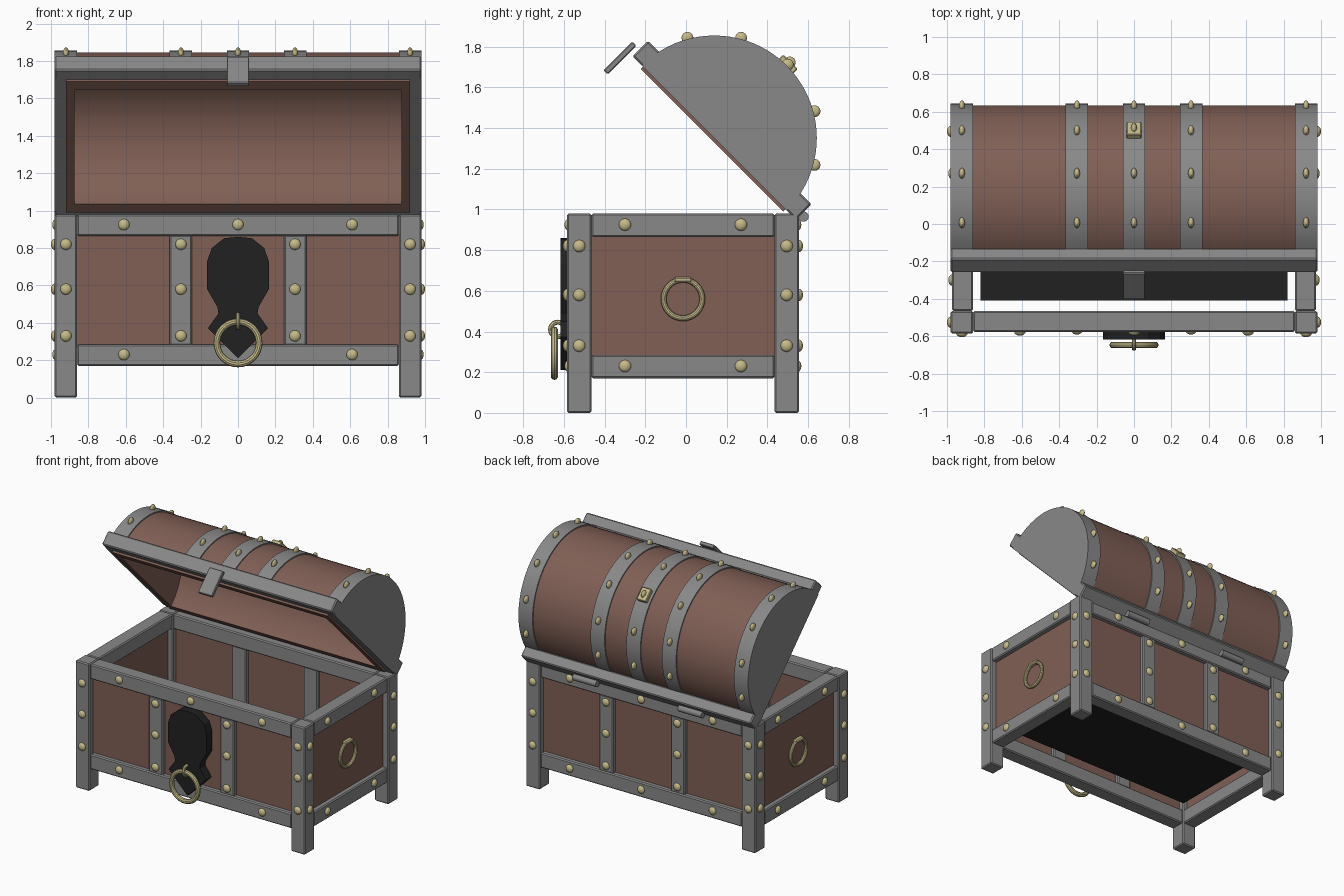
import bpy, bmesh, math
from mathutils import Matrix, Vector

if "Cube" in bpy.data.objects:
    bpy.data.objects.remove(bpy.data.objects["Cube"])


def material(name, rgb):
    m = bpy.data.materials.new(name)
    m.diffuse_color = (*rgb, 1)
    m.use_nodes = True
    m.node_tree.nodes["Principled BSDF"].inputs["Base Color"].default_value = m.diffuse_color
    return m


GREY = material("grey metal", (0.25, 0.25, 0.25))
BROWN = material("brown wood", (0.215, 0.115, 0.09))
BLACK = material("black iron", (0.015, 0.015, 0.015))
GOLD = material("pale brass", (0.56, 0.49, 0.25))

CY = -0.015                       # middle of the body in y
HX, HY = 0.98, 0.57               # half width and half depth of the body
BANDS = (-0.92, -0.305, 0, 0.305, 0.92)
I = Matrix()
# the lid frame: x along the chest, y towards the hinge, z out of the dome
LID = Matrix.Translation((0, 0.139, 1.351)) @ Matrix.Rotation(math.radians(-45), 4, 'X')


def finish(name, bm, mat, M=I, smooth=True, bevel=0):
    bmesh.ops.recalc_face_normals(bm, faces=bm.faces[:])
    me = bpy.data.meshes.new(name)
    bm.to_mesh(me)
    bm.free()
    me.materials.append(mat)
    if smooth:
        me.shade_smooth()
        me.set_sharp_from_angle(angle=math.radians(35))
    ob = bpy.data.objects.new(name, me)
    ob.matrix_world = M
    bpy.context.collection.objects.link(ob)
    if bevel:
        b = ob.modifiers.new("bevel", 'BEVEL')
        b.width, b.segments = bevel, 1
    return ob


def box(name, mat, x, y, z, M=I, bevel=0.008):
    bm = bmesh.new()
    bmesh.ops.create_cube(bm, size=1)
    for v in bm.verts:
        v.co = [a[0] + (c + 0.5) * (a[1] - a[0]) for a, c in zip((x, y, z), v.co)]
    return finish(name, bm, mat, M, False, bevel)


def prism(name, mat, pts, axis, a, b, M=I, smooth=True):
    """Extrude a 2D outline along x (axis 0) or y (axis 1) from a to b."""
    bm = bmesh.new()
    vs = [bm.verts.new((a, p, q) if axis == 0 else (p, a, q)) for p, q in pts]
    f = bm.faces.new(vs)
    r = bmesh.ops.extrude_face_region(bm, geom=[f])
    d = Vector((b - a, 0, 0) if axis == 0 else (0, b - a, 0))
    bmesh.ops.translate(bm, verts=[g for g in r['geom'] if isinstance(g, bmesh.types.BMVert)], vec=d)
    return finish(name, bm, mat, M, smooth)


def arc(r, low=0.0, n=40):
    pts = [(r * math.cos(math.pi * i / n), r * math.sin(math.pi * i / n)) for i in range(n + 1)]
    return [(r, low)] + pts + [(-r, low)] if low else pts


def torus(name, mat, centre, R, r, axis, n=32, k=10):
    bm = bmesh.new()
    rings = []
    for i in range(n):
        a = 2 * math.pi * i / n
        ring = []
        for j in range(k):
            b = 2 * math.pi * j / k
            p, q, h = (R + r * math.cos(b)) * math.cos(a), (R + r * math.cos(b)) * math.sin(a), r * math.sin(b)
            ring.append(bm.verts.new((h, p, q) if axis == 0 else (p, h, q)))
        rings.append(ring)
    for i in range(n):
        A, B = rings[i], rings[(i + 1) % n]
        for j in range(k):
            bm.faces.new((A[j], B[j], B[(j + 1) % k], A[(j + 1) % k]))
    return finish(name, bm, mat, Matrix.Translation(centre))


def studs(name, items, M=I):
    """items: (position, xyz radii)"""
    bm = bmesh.new()
    for p, s in items:
        bmesh.ops.create_uvsphere(bm, u_segments=16, v_segments=10, radius=1,
                                  matrix=Matrix.Translation(p) @ Matrix.Diagonal((*s, 1)))
    return finish(name, bm, GOLD, M)


# ---- body frame: posts, rails, bands, panels
for sx in (-1, 1):
    for sy in (-1, 1):
        box("corner_post", GREY, sorted((sx * 0.86, sx * HX)),
            sorted((CY + sy * 0.45, CY + sy * HY)), (0, 0.98))
for z in ((0.17, 0.285), (0.865, 0.98)):
    for s in (-1, 1):
        box("long_rail", GREY, (-0.86, 0.86), sorted((CY + s * 0.45, CY + s * 0.562)), z)
        box("end_rail", GREY, sorted((s * 0.862, s * 0.973)), (CY - 0.45, CY + 0.45), z)
for s in (-1, 1):
    for x in (-0.305, 0.305):
        box("upright_band", GREY, (x - 0.06, x + 0.06),
            sorted((CY + s * 0.46, CY + s * 0.556)), (0.28, 0.87))
    box("long_panel", BROWN, (-0.87, 0.87), sorted((CY + s * 0.49, CY + s * 0.525)), (0.25, 0.9), bevel=0)
    box("end_panel", BROWN, sorted((s * 0.9, s * 0.935)), (CY - 0.46, CY + 0.46), (0.25, 0.9), bevel=0)
box("floor", BLACK, (-0.82, 0.82), (CY - 0.395, CY + 0.395), (0.30, 0.32), bevel=0)

# ---- body studs
items = []
ROWS = (0.33, 0.58, 0.82)
for s in (-1, 1):
    fb, side = (0.03, 0.02, 0.03), (0.02, 0.03, 0.03)
    for z in ROWS:
        items += [((x, CY + s * HY, z), fb) for x in (-0.92, 0.92)]
        items += [((x, CY + s * 0.556, z), fb) for x in (-0.305, 0.305)]
        items += [((s * HX, y, z), side) for y in (CY - 0.51, CY + 0.51)]
    for z in (0.23, 0.925):
        items += [((x, CY + s * 0.562, z), fb) for x in (-0.61, 0, 0.61)
                  if not (x == 0 and s < 0 and z < 0.5)]      # lock plate sits here
        items += [((s * 0.973, y, z), side) for y in (CY - 0.285, CY + 0.285)]
studs("body_studs", items)

# ---- end handles
for s in (-1, 1):
    torus("end_handle_ring", GOLD, (s * 0.95, CY, 0.56), 0.095, 0.014, 0)
    box("end_handle_clip", GOLD, sorted((s * 0.93, s * 0.968)), (CY - 0.045, CY + 0.045), (0.64, 0.668))

# ---- lock plate with knocker
half = [(0.075, 0.852), (0.14, 0.80), (0.165, 0.73), (0.165, 0.58), (0.11, 0.485),
        (0.105, 0.45), (0.16, 0.372)]
outline = [(0, 0.86)] + half + [(0, 0.21)] + [(-x, z) for x, z in reversed(half)]
prism("lock_plate", BLACK, outline, 1, -0.617, -0.55, smooth=False)
torus("knocker_ring", GOLD, (0, -0.647, 0.293), 0.113, 0.018, 1)
torus("knocker_loop", GOLD, (0, -0.63, 0.41), 0.036, 0.012, 0, 20, 8)

# ---- lid: hollow wooden dome with end linings
shell = arc(0.495, -0.015) + arc(0.43, -0.015)[::-1]
prism("lid_dome", BROWN, shell, 0, -0.92, 0.92, LID)
for s in (-1, 1):
    prism("lid_end_lining", BROWN, arc(0.46, -0.015), 0, s * 0.875, s * 0.92, LID)
    prism("lid_end_cap", GREY, arc(0.502), 0, s * 0.92, s * HX, LID)
    box("lid_rim_rail", GREY, (-HX, HX), sorted((s * 0.485, s * 0.568)), (0, 0.108), LID)
    hinge = bmesh.new()
    bmesh.ops.create_cone(hinge, cap_ends=True, segments=16, radius1=0.025, radius2=0.025, depth=0.2)
    finish("hinge_barrel", hinge, GREY,
           Matrix.Translation((s * 0.45, 0.578, 0.965)) @ Matrix.Rotation(math.pi / 2, 4, 'Y'))

# ---- lid bands and their studs
items = []
for x in BANDS:
    prism("lid_band", GREY, arc(0.504) + arc(0.485)[::-1], 0, x - 0.06, x + 0.06, LID)
    for deg in (-60, -30, 0, 30, 60):
        a = math.radians(deg)
        r = 0.525 if x == 0 and deg == 0 else 0.51
        items.append(((x, r * math.sin(a), r * math.cos(a)), (0.016, 0.029, 0.029)))
studs("lid_studs", items, LID)
box("lid_brass_plate", GOLD, (-0.04, 0.04), (-0.05, 0.05), (0.49, 0.53), LID, 0.005)

# ---- clasp hanging from the lid front
box("lid_clasp", GREY, (-0.06, 0.06), (-0.62, -0.592), (-0.15, 0.05), LID, 0.005)
